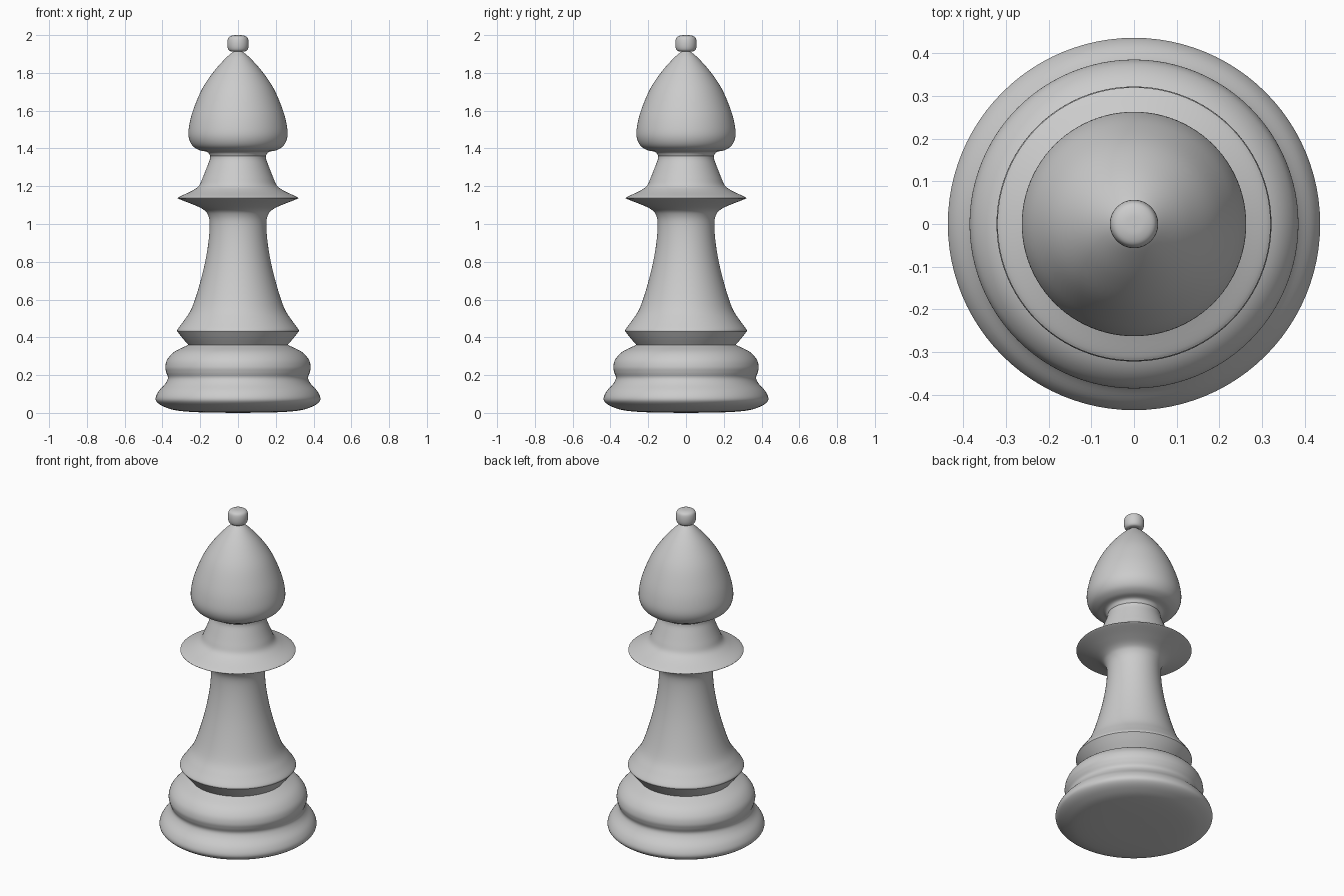
import bpy
import math
from mathutils import Vector

if "Cube" in bpy.data.objects:
    bpy.data.objects.remove(bpy.data.objects["Cube"])

SIDES = 96
STEPS = 5


def smooth_profile(points):
    """Catmull-Rom curve through (radius, height) points."""
    p = [Vector(q) for q in points]
    p = [2 * p[0] - p[1]] + p + [2 * p[-1] - p[-2]]
    out = []
    for a, b, c, d in zip(p, p[1:], p[2:], p[3:]):
        for k in range(STEPS):
            t = k / STEPS
            out.append(0.5 * (2 * b + (c - a) * t + (2 * a - 5 * b + 4 * c - d) * t**2
                              + (3 * b - a - 3 * c + d) * t**3))
    return out + [p[-2]]


def lathe(name, *curves):
    """Turn curves (joined at sharp creases) around z; r = 0 closes the end."""
    prof = []
    for curve in curves:
        pts = smooth_profile(curve)
        prof += pts[1:] if prof else pts
    verts, rings, faces = [], [], []
    for r, z in prof:
        n = 1 if r < 1e-5 else SIDES
        rings.append((len(verts), n))
        for i in range(n):
            a = 2 * math.pi * i / SIDES
            verts.append((max(r, 0) * math.cos(a), max(r, 0) * math.sin(a), z))
    for (s0, n0), (s1, n1) in zip(rings, rings[1:]):
        for i in range(SIDES):
            j = (i + 1) % SIDES
            quad = [s0 + i % n0, s0 + j % n0, s1 + j % n1, s1 + i % n1]
            faces.append(list(dict.fromkeys(quad)))
    mesh = bpy.data.meshes.new(name)
    mesh.from_pydata(verts, [], faces)
    obj = bpy.data.objects.new(name, mesh)
    bpy.context.collection.objects.link(obj)
    bpy.ops.object.select_all(action='DESELECT')
    obj.select_set(True)
    bpy.context.view_layer.objects.active = obj
    bpy.ops.object.shade_smooth_by_angle(angle=math.radians(40))
    return obj


# Two-step base with a slightly rounded underside
lathe("base",
      [(0, 0), (0.2, 0.003), (0.32, 0.012), (0.385, 0.03), (0.425, 0.053),
       (0.436, 0.078), (0.42, 0.115), (0.385, 0.155), (0.371, 0.185),
       (0.38, 0.215), (0.385, 0.245), (0.373, 0.285), (0.335, 0.325), (0.263, 0.36)])

# Flared foot rim and tapering stem up to the collar edge
lathe("stem",
      [(0.263, 0.36), (0.293, 0.395), (0.322, 0.432)],
      [(0.322, 0.432), (0.318, 0.445), (0.285, 0.49), (0.247, 0.55), (0.212, 0.65),
       (0.178, 0.78), (0.157, 0.9), (0.15, 1.0), (0.16, 1.05), (0.185, 1.078),
       (0.24, 1.104), (0.312, 1.132), (0.32, 1.138)])

# Upper side of the collar and the neck
lathe("collar",
      [(0.32, 1.138), (0.305, 1.147), (0.245, 1.175), (0.207, 1.202), (0.187, 1.245),
       (0.163, 1.305), (0.15, 1.34), (0.147, 1.36)])

# Teardrop head
lathe("head",
      [(0.147, 1.36), (0.162, 1.381), (0.205, 1.391), (0.243, 1.417), (0.262, 1.465),
       (0.257, 1.53), (0.235, 1.61), (0.19, 1.715), (0.13, 1.805), (0.065, 1.878),
       (0.025, 1.912)])

# Small ball on the tip
lathe("finial",
      [(0.025, 1.912), (0.046, 1.917), (0.055, 1.935), (0.056, 1.965),
       (0.049, 1.988), (0.028, 1.998), (0, 2.0)])
